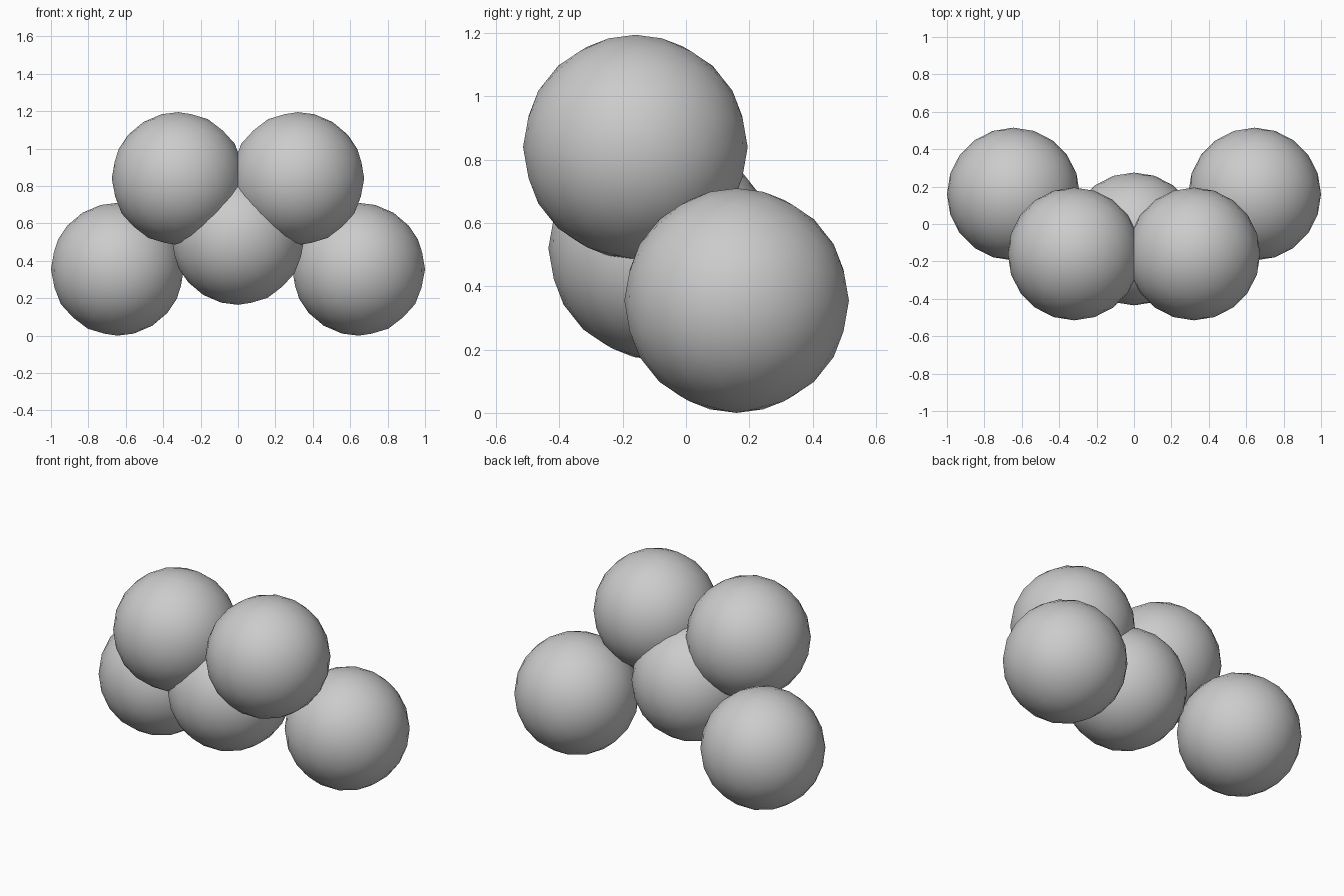
import bpy
import math

cube = bpy.data.objects.get("Cube")
if cube:
    bpy.data.objects.remove(cube, do_unlink=True)

RADIUS = 0.355

grey = bpy.data.materials.new("plain grey")
grey.use_nodes = True
colour = (0.6, 0.6, 0.6, 1)
grey.diffuse_color = colour
grey.node_tree.nodes["Principled BSDF"].inputs["Base Color"].default_value = colour


def ball(name, location, turn=0):
    bpy.ops.mesh.primitive_ico_sphere_add(
        subdivisions=3, radius=RADIUS, location=location, rotation=(0, 0, turn))
    obj = bpy.context.object
    obj.name = name
    obj.data.materials.append(grey)
    bpy.ops.object.shade_smooth()


# Central ball
ball("middle_ball", (0, -0.08, 0.52))

# Mirrored pairs: the right-hand balls are turned to mirror the left ones
for side, sign, turn in (("left", 1, 0), ("right", -1, math.pi)):
    ball("upper_ball_" + side, (sign * 0.32, -0.16, 0.84), turn)
    ball("lower_ball_" + side, (sign * 0.645, 0.16, 0.355), turn)
